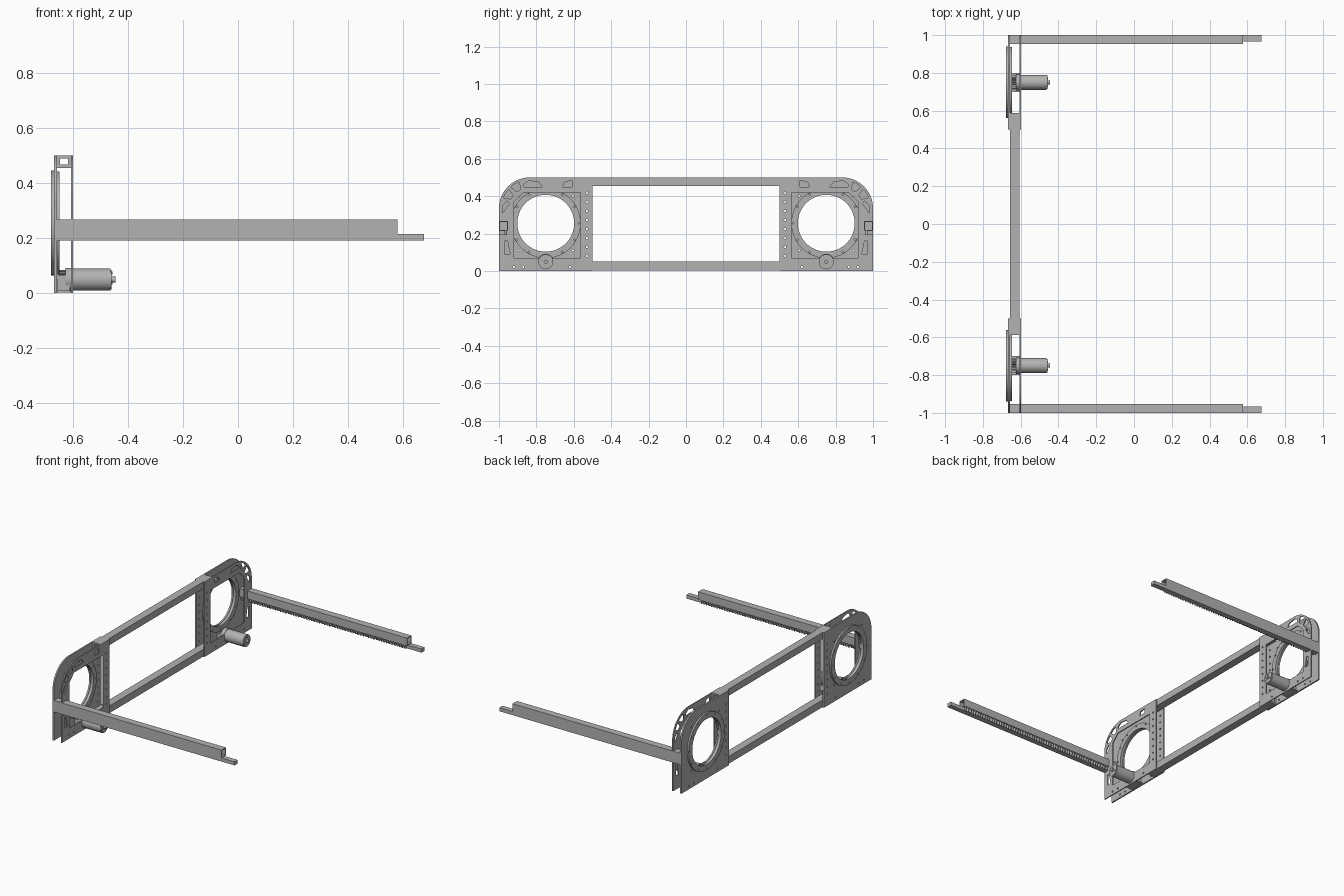
import bpy, bmesh
from math import sin, cos, pi, radians
from mathutils import Matrix

if "Cube" in bpy.data.objects:
    bpy.data.objects.remove(bpy.data.objects["Cube"], do_unlink=True)

metal = bpy.data.materials.new("grey_metal")
metal.use_nodes = True
GREY = (0.45, 0.45, 0.45, 1)
metal.diffuse_color = GREY
metal.node_tree.nodes["Principled BSDF"].inputs["Base Color"].default_value = GREY

# Rows of the matrices send profile x, profile y and depth to world axes
FRAMES = {"x": Matrix(((0, 0, 1), (1, 0, 0), (0, 1, 0))),
          "y": Matrix(((1, 0, 0), (0, 0, -1), (0, 1, 0))),
          "z": Matrix.Identity(3)}


def finish(name, mesh, mirror):
    obj = bpy.data.objects.new(name, mesh)
    bpy.context.collection.objects.link(obj)
    mesh.materials.clear()
    mesh.materials.append(metal)
    bpy.ops.object.select_all(action="DESELECT")
    obj.select_set(True)
    bpy.context.view_layer.objects.active = obj
    bpy.ops.object.shade_smooth_by_angle(angle=radians(30))
    if mirror:
        mod = obj.modifiers.new("mirror", "MIRROR")
        mod.use_axis = (False, True, False)
    return obj


def extrude(name, loops, axis, start, end, mirror=True):
    """Fill an outline with holes and give it depth along one axis."""
    curve = bpy.data.curves.new(name, "CURVE")
    curve.dimensions = "2D"
    curve.fill_mode = "BOTH"
    curve.extrude = (end - start) / 2
    for loop in loops:
        spline = curve.splines.new("POLY")
        spline.points.add(len(loop) - 1)
        for point, (u, v) in zip(spline.points, loop):
            point.co = (u, v, 0, 1)
        spline.use_cyclic_u = True
    temp = bpy.data.objects.new("profile", curve)
    bpy.context.collection.objects.link(temp)
    graph = bpy.context.evaluated_depsgraph_get()
    mesh = bpy.data.meshes.new_from_object(temp.evaluated_get(graph))
    bpy.data.objects.remove(temp, do_unlink=True)
    frame = FRAMES[axis]
    middle = (start + end) / 2 * (-1 if axis == "y" else 1)
    bm = bmesh.new()
    bm.from_mesh(mesh)
    for v in bm.verts:
        v.co.z += middle
        v.co = frame @ v.co
    bmesh.ops.remove_doubles(bm, verts=bm.verts, dist=0.00005)
    bmesh.ops.recalc_face_normals(bm, faces=bm.faces)
    bm.to_mesh(mesh)
    bm.free()
    mesh.name = name
    return finish(name, mesh, mirror)


def rect(a, b, c, d):
    return [(a, c), (b, c), (b, d), (a, d)]


def arc(cy, cz, r, a0, a1, n):
    steps = [radians(a0 + (a1 - a0) * i / n) for i in range(n + 1)]
    return [(cy + r * cos(a), cz + r * sin(a)) for a in steps]


def circle(cy, cz, r, n=12):
    return arc(cy, cz, r, 0, 360, n)[:-1]


def tube(name, axis, a, b, c, d, wall, start, end, mirror=True):
    inner = rect(a + wall, b - wall, c + wall, d - wall)
    return extrude(name, [rect(a, b, c, d), inner], axis, start, end, mirror)


CY, CZ = 0.75, 0.255          # wheel opening centre
KY, KZ, KR = 0.835, 0.335, 0.165   # rounded corner
outline = [(0.5, 0), (1, 0)] + arc(KY, KZ, KR, 0, 90, 16) + [(0.5, 0.5)]
edge_holes = [circle(0.53, 0.08 + 0.048 * i, 0.006, 8) for i in range(8)]
base_holes = [circle(0.62 + 0.05 * i, 0.022, 0.006, 8) for i in (0, 5, 6)]

# Outer plate with round opening
bolt_ring = [circle(CY + 0.205 * cos(a), CZ + 0.205 * sin(a), 0.006, 8)
             for a in [pi / 4 + pi / 2 * i for i in range(4)]]
extrude("outer_plate", [outline, circle(CY, CZ, 0.165, 64)] + edge_holes + base_holes
        + bolt_ring, "x", -0.667, -0.657)

# Inner plate: window with clipped corner and lightening slots
window = [(0.565, 0.068), (0.92, 0.068), (0.92, 0.37), (0.87, 0.42), (0.565, 0.42)]


def corner_slot(a0, a1):
    return arc(KY, KZ, 0.152, a0, a1, 6) + arc(KY, KZ, 0.112, a1 - 4, a0 + 4, 6)


slots = [corner_slot(22, 42), corner_slot(48, 68),
         [(0.94, 0.09), (0.97, 0.09), (0.97, 0.16), (0.955, 0.16)],
         [(0.945, 0.36), (0.98, 0.31), (0.98, 0.35), (0.955, 0.375)],
         [(0.77, 0.45), (0.865, 0.45), (0.865, 0.465), (0.84, 0.483), (0.79, 0.475)],
         [(0.61, 0.45), (0.66, 0.45), (0.65, 0.475), (0.61, 0.483)]]
extrude("inner_plate", [outline, window] + slots + edge_holes + base_holes,
        "x", -0.605, -0.598)

# Bearing rings on both faces of the outer plate
ring_holes = [circle(CY + 0.178 * cos(a), CZ + 0.178 * sin(a), 0.005, 8)
              for a in [pi / 6 * i for i in range(12)]]
for name, r, x0, x1 in (("outer_ring", 0.19, -0.678, -0.667),
                        ("inner_ring", 0.187, -0.657, -0.647)):
    extrude(name, [circle(CY, CZ, r, 64), circle(CY, CZ, 0.152, 64)] + ring_holes,
            "x", x0, x1)
extrude("ring_sleeve", [circle(CY, CZ, 0.165, 64), circle(CY, CZ, 0.156, 64)],
        "x", -0.667, -0.657)

# Hollow cross tubes joining the two end modules
for name, z0, z1 in (("top_cross_tube", 0.455, 0.5), ("bottom_cross_tube", 0.002, 0.05)):
    tube(name, "y", -0.657, -0.605, z0, z1, 0.011, -0.588, 0.588, False)

# Long arms with a toothed rack beneath
tube("arm_tube", "x", 0.953, 1, 0.215, 0.267, 0.005, -0.663, 0.578)
teeth = [(0.675, 1), (-0.663, 1), (-0.663, 0.967)]
COUNT = 64
pitch = 1.22 / COUNT
for i in range(COUNT):
    x = -0.65 + i * pitch
    teeth += [(x, 0.967), (x + pitch * 0.25, 0.956),
              (x + pitch * 0.5, 0.956), (x + pitch * 0.75, 0.967)]
extrude("arm_rack", [teeth + [(0.675, 0.967)]], "z", 0.191, 0.215)

# Drive motors
MZ = 0.049


def disc(name, x0, x1, r, n=32, y=CY, z=MZ):
    return extrude(name, [circle(y, z, r, n)], "x", x0, x1)


disc("motor_body", -0.6, -0.462, 0.04)
disc("motor_end_cap", -0.465, -0.458, 0.036)
disc("motor_shaft", -0.458, -0.445, 0.011, 16)
disc("motor_flange", -0.625, -0.6, 0.043)
for i in range(3):
    a = pi / 2 + 2 * pi / 3 * i
    disc("motor_bolt", -0.458, -0.455, 0.005, 8, CY + 0.024 * cos(a), MZ + 0.024 * sin(a))

# Pinion and mounting foot behind each motor
gear = []
for i in range(16):
    a = 360 / 16 * i
    gear += arc(CY, MZ, 0.028, a, a + 9, 1) + arc(CY, MZ, 0.036, a + 13, a + 18, 1)
extrude("motor_pinion", [gear], "x", -0.652, -0.625)
extrude("motor_foot", [rect(0.7, 0.8, 0.003, 0.009)], "x", -0.655, -0.607)
for y in (0.712, 0.782):
    extrude("foot_cheek", [rect(y, y + 0.006, 0.009, 0.066)], "x", -0.655, -0.61)
